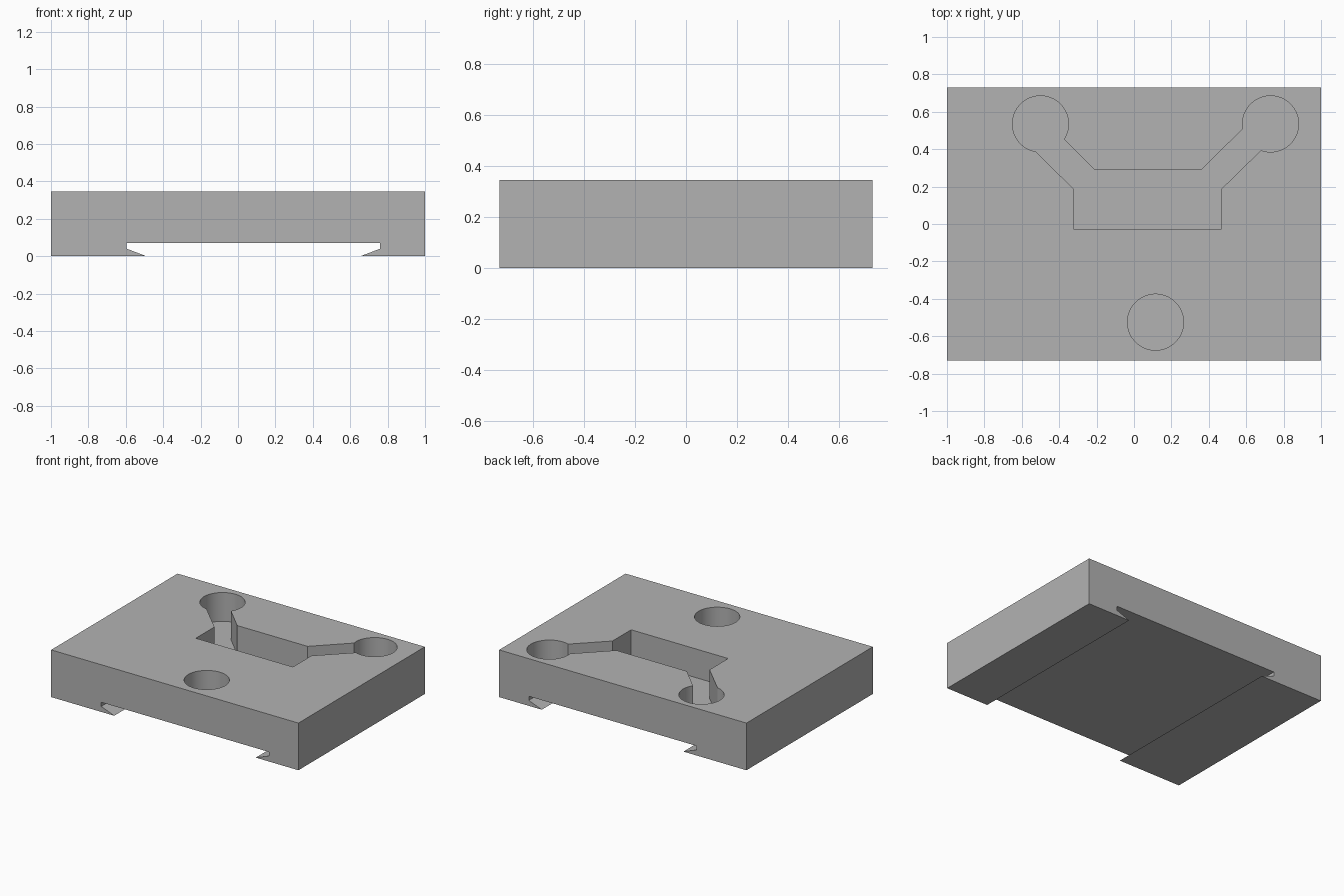
import bpy, bmesh, math
from mathutils import Vector

if "Cube" in bpy.data.objects:
    bpy.data.objects.remove(bpy.data.objects["Cube"])

HALF_DEPTH, HEIGHT = 0.73, 0.345
FLOOR, RADIUS = 0.135, 0.15

grey = bpy.data.materials.new("plain grey")
grey.use_nodes = True
grey.diffuse_color = (0.45, 0.45, 0.45, 1)
grey.node_tree.nodes["Principled BSDF"].inputs["Base Color"].default_value = grey.diffuse_color


def prism(name, outline, direction):
    """Extrude a closed 3D outline along a direction."""
    bm = bmesh.new()
    face = bm.faces.new([bm.verts.new(p) for p in outline])
    extruded = bmesh.ops.extrude_face_region(bm, geom=[face])["geom"]
    moved = [v for v in extruded if isinstance(v, bmesh.types.BMVert)]
    bmesh.ops.translate(bm, verts=moved, vec=Vector(direction))
    bmesh.ops.recalc_face_normals(bm, faces=bm.faces)
    mesh = bpy.data.meshes.new(name)
    bm.to_mesh(mesh)
    bm.free()
    mesh.materials.append(grey)
    obj = bpy.data.objects.new(name, mesh)
    bpy.context.collection.objects.link(obj)
    return obj


def arc(cx, cy, start, end, steps=60):
    """Points along a circle, angles in degrees."""
    angles = [math.radians(start + (end - start) * i / steps) for i in range(steps + 1)]
    return [(cx + RADIUS * math.cos(a), cy + RADIUS * math.sin(a)) for a in angles]


# Block with an undercut slot along its underside
profile = [(-1, 0), (-0.49, 0), (-0.595, 0.04), (-0.595, 0.07),
           (0.76, 0.07), (0.76, 0.04), (0.655, 0), (1, 0),
           (1, HEIGHT), (-1, HEIGHT)]
block = prism("slotted_block", [(x, -HALF_DEPTH, z) for x, z in profile],
              (0, 2 * HALF_DEPTH, 0))

# Branched pocket with two round ends, and a separate round hole
pocket = [(-0.32, -0.03), (0.465, -0.03), (0.465, 0.185)]
pocket += arc(0.73, 0.535, 250, 550)
pocket += [(0.36, 0.29), (-0.21, 0.29)]
pocket += arc(-0.5, 0.535, -33, 260)
pocket += [(-0.32, 0.185)]
hole = arc(0.115, -0.525, 0, 360)[:-1]

bpy.context.view_layer.objects.active = block
for name, outline in (("pocket_cutter", pocket), ("hole_cutter", hole)):
    cutter = prism(name, [(x, y, FLOOR) for x, y in outline], (0, 0, HEIGHT))
    cutter.hide_render = True
    cut = block.modifiers.new(name, 'BOOLEAN')
    cut.operation, cut.solver, cut.object = 'DIFFERENCE', 'EXACT', cutter
    bpy.ops.object.modifier_apply(modifier=cut.name)
    bpy.data.objects.remove(cutter)

# Smooth round walls, crisp edges
bpy.ops.object.select_all(action='DESELECT')
block.select_set(True)
bpy.ops.object.shade_smooth_by_angle(angle=math.radians(15))
